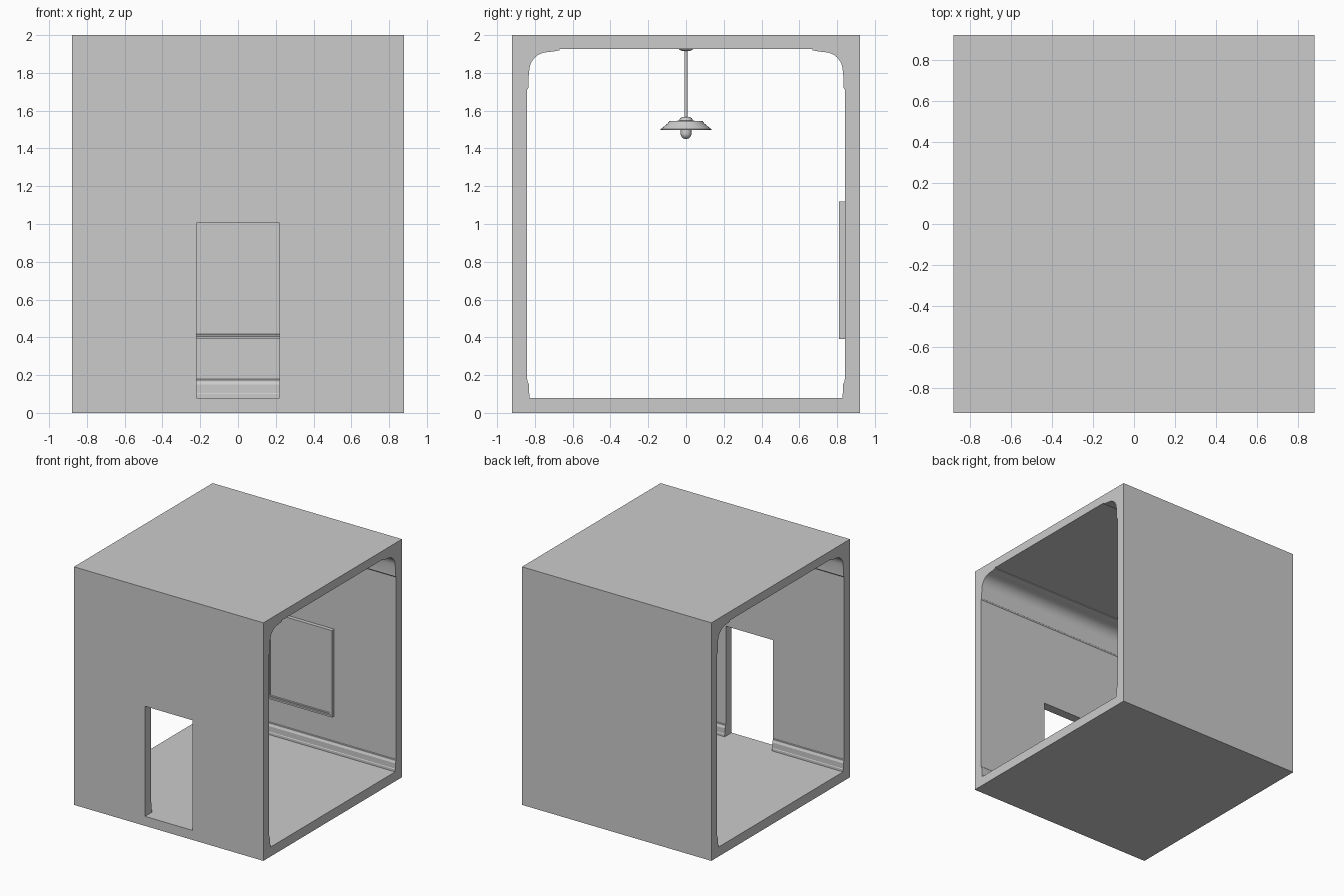
import bpy, bmesh, math
from mathutils import Vector

if "Cube" in bpy.data.objects:
    bpy.data.objects.remove(bpy.data.objects["Cube"])


def make(name, bm, angle=30):
    bmesh.ops.recalc_face_normals(bm, faces=bm.faces[:])
    mesh = bpy.data.meshes.new(name)
    bm.to_mesh(mesh)
    bm.free()
    ob = bpy.data.objects.new(name, mesh)
    bpy.context.collection.objects.link(ob)
    activate(ob)
    bpy.ops.object.shade_smooth_by_angle(angle=math.radians(angle))
    return ob


def activate(ob):
    bpy.ops.object.select_all(action='DESELECT')
    ob.select_set(True)
    bpy.context.view_layer.objects.active = ob


def box(lo, hi):
    bm = bmesh.new()
    bmesh.ops.create_cube(bm, size=1)
    for v in bm.verts:
        v.co = Vector([lo[i] + (v.co[i] + 0.5) * (hi[i] - lo[i]) for i in range(3)])
    return bm


def prism(profile, half):
    bm = bmesh.new()
    face = bm.faces.new([bm.verts.new((-half, y, z)) for y, z in profile])
    ext = bmesh.ops.extrude_face_region(bm, geom=[face])
    moved = [g for g in ext['geom'] if isinstance(g, bmesh.types.BMVert)]
    bmesh.ops.translate(bm, verts=moved, vec=(2 * half, 0, 0))
    return bm


def cut(ob, cutter):
    cutter.hide_render = True
    mod = ob.modifiers.new("cut", 'BOOLEAN')
    mod.operation, mod.solver, mod.object = 'DIFFERENCE', 'EXACT', cutter
    activate(ob)
    bpy.ops.object.modifier_apply(modifier=mod.name)
    bpy.data.objects.remove(cutter)


def lathe(name, profile, steps=32):
    bm = bmesh.new()
    vs = [bm.verts.new((r, 0, z)) for r, z in profile]
    es = [bm.edges.new(p) for p in zip(vs, vs[1:])]
    bmesh.ops.spin(bm, geom=vs + es, cent=(0, 0, 0), axis=(0, 0, 1),
                   angle=math.tau, steps=steps)
    bmesh.ops.remove_doubles(bm, verts=bm.verts[:], dist=1e-5)
    return make(name, bm)


# Room cavity section: skirting, wall, crown cove, ceiling (one half, mirrored)
half = [(0.828, 0.08), (0.828, 0.10), (0.831, 0.105), (0.831, 0.15), (0.838, 0.165),
        (0.838, 0.175), (0.842, 0.18), (0.842, 1.71), (0.835, 1.72), (0.835, 1.76)]
for i in range(9):  # rounded cove
    a = math.radians(90 * i / 8)
    half.append((0.73 + 0.10 * math.cos(a), 1.81 + 0.10 * math.sin(a)))
half += [(0.705, 1.913), (0.67, 1.92), (0.67, 1.927)]
section = half + [(-y, z) for y, z in reversed(half)]

# Room shell, open at both x ends, with a doorway in the front wall
room = make("room_shell", box((-0.88, -0.92, 0), (0.88, 0.92, 2)))
cut(room, make("cavity_cutter", prism(section, 1.0)))
cut(room, make("door_cutter", box((-0.22, -1.0, 0.08), (0.22, -0.7, 1.005))))
activate(room)
bpy.ops.object.shade_smooth_by_angle(angle=math.radians(25))

# Picture frame on the back wall with a stepped, recessed panel
bm = box((-0.305, 0.81, 0.39), (0.305, 0.845, 1.12))
bm.normal_update()
front = [f for f in bm.faces if f.normal.y < -0.9]
for thick, depth in ((0.02, 0), (0.004, -0.008), (0.012, 0), (0.003, -0.008)):
    bmesh.ops.inset_region(bm, faces=front, thickness=thick, depth=depth)
make("picture_frame", bm, 10)

# Hanging lamp: ceiling canopy, rod, shade and bulb
lathe("lamp_canopy", [(0.038, 1.928), (0.034, 1.922), (0.022, 1.916), (0, 1.914)])
lathe("lamp_rod", [(0, 1.92), (0.008, 1.92), (0.008, 1.555), (0, 1.555)], 16)
lathe("lamp_shade", [(0, 1.568), (0.022, 1.567), (0.031, 1.56), (0.036, 1.547),
                     (0.088, 1.545), (0.096, 1.533), (0.134, 1.502), (0.134, 1.497),
                     (0.092, 1.530), (0.084, 1.540), (0.03, 1.542), (0, 1.542)])
bulb = [(0, 1.542), (0.02, 1.542), (0.028, 1.50)]
bulb += [(0.029 * math.cos(math.radians(a)), 1.479 - 0.029 * math.sin(math.radians(a)))
         for a in range(0, 90, 15)] + [(0, 1.45)]
lathe("lamp_bulb", bulb, 24)
